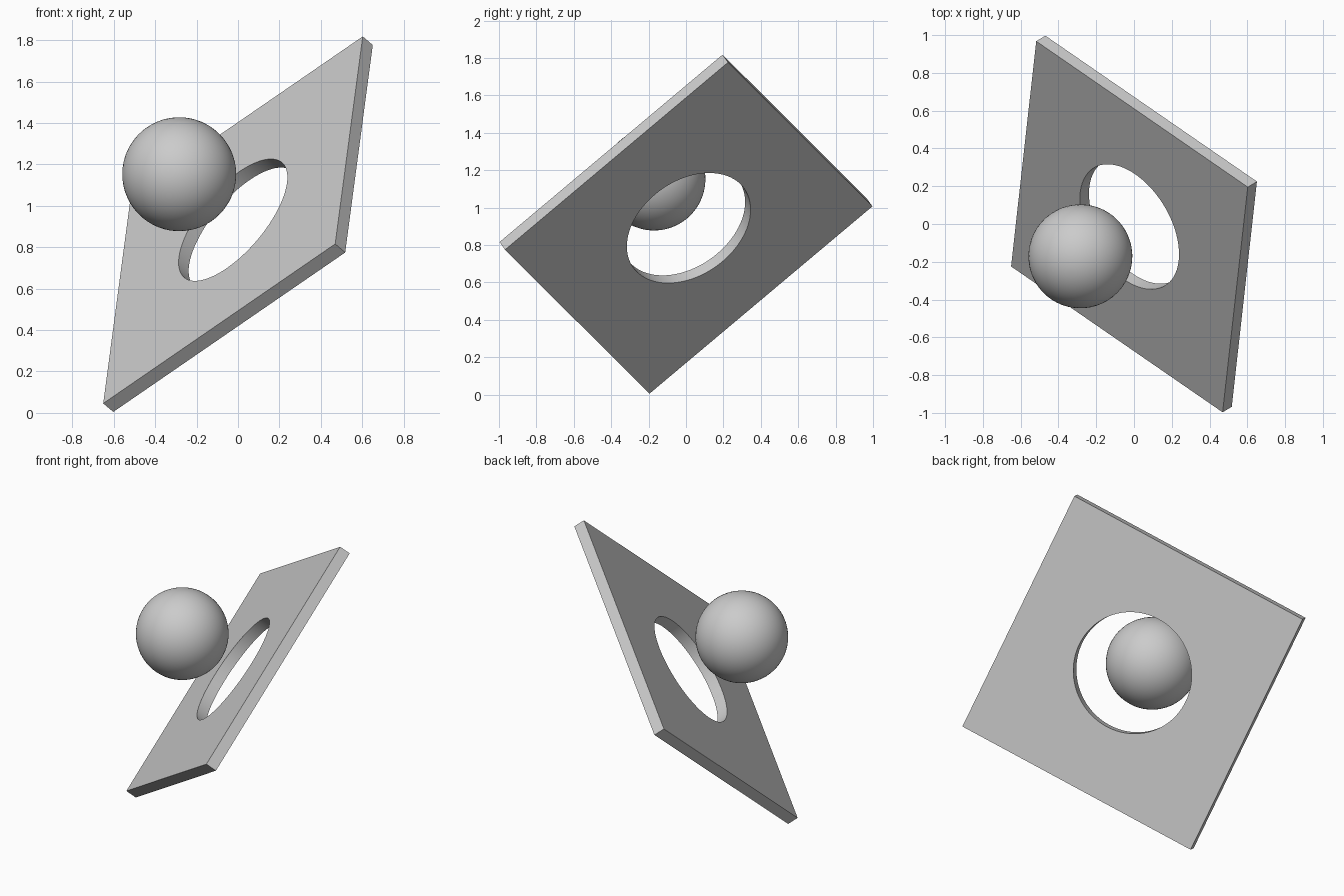
import bpy
import math
from mathutils import Matrix, Vector

default_cube = bpy.data.objects.get("Cube")
if default_cube:
    bpy.data.objects.remove(default_cube, do_unlink=True)

SIDE, THICKNESS, HOLE_RADIUS = 1.563, 0.07, 0.364
BALL_RADIUS, BALL_OFFSET = 0.275, 0.41
CENTRE = Vector((0, 0, 0.911))

# Tilted frame: two edge directions of the square and its normal
edge_u = Vector((1.12, -0.772, 0.77)).normalized()
normal = edge_u.cross(Vector((0.13, 1.195, 1.0))).normalized()
edge_v = normal.cross(edge_u)
frame = Matrix((edge_u, edge_v, normal)).transposed().to_4x4()
frame.translation = CENTRE

grey = bpy.data.materials.new("light grey")
grey.use_nodes = True
colour = (0.6, 0.6, 0.6, 1)
grey.diffuse_color = colour
grey.node_tree.nodes["Principled BSDF"].inputs["Base Color"].default_value = colour


def finish(name, placement):
    """Name, place, colour and smooth the active object."""
    obj = bpy.context.object
    obj.name = obj.data.name = name
    obj.matrix_world = placement
    obj.data.materials.clear()
    obj.data.materials.append(grey)
    bpy.ops.object.shade_smooth_by_angle(angle=math.radians(30))
    return obj


# Cutter for the round hole
bpy.ops.mesh.primitive_cylinder_add(vertices=96, radius=HOLE_RADIUS, depth=4 * THICKNESS)
cutter = bpy.context.object

# Square plate with the hole cut through its middle
bpy.ops.mesh.primitive_cube_add(size=1)
plate = bpy.context.object
plate.scale = (SIDE, SIDE, THICKNESS)
bpy.ops.object.transform_apply(scale=True)
hole = plate.modifiers.new("round hole", 'BOOLEAN')
hole.operation = 'DIFFERENCE'
hole.solver = 'EXACT'
hole.object = cutter
bpy.ops.object.modifier_apply(modifier=hole.name)
bpy.data.objects.remove(cutter, do_unlink=True)
finish("square_plate", frame)

# Ball floating over the hole, along the plate's normal
bpy.ops.mesh.primitive_uv_sphere_add(segments=64, ring_count=32, radius=BALL_RADIUS)
finish("ball", frame @ Matrix.Translation((0, 0, BALL_OFFSET)))
